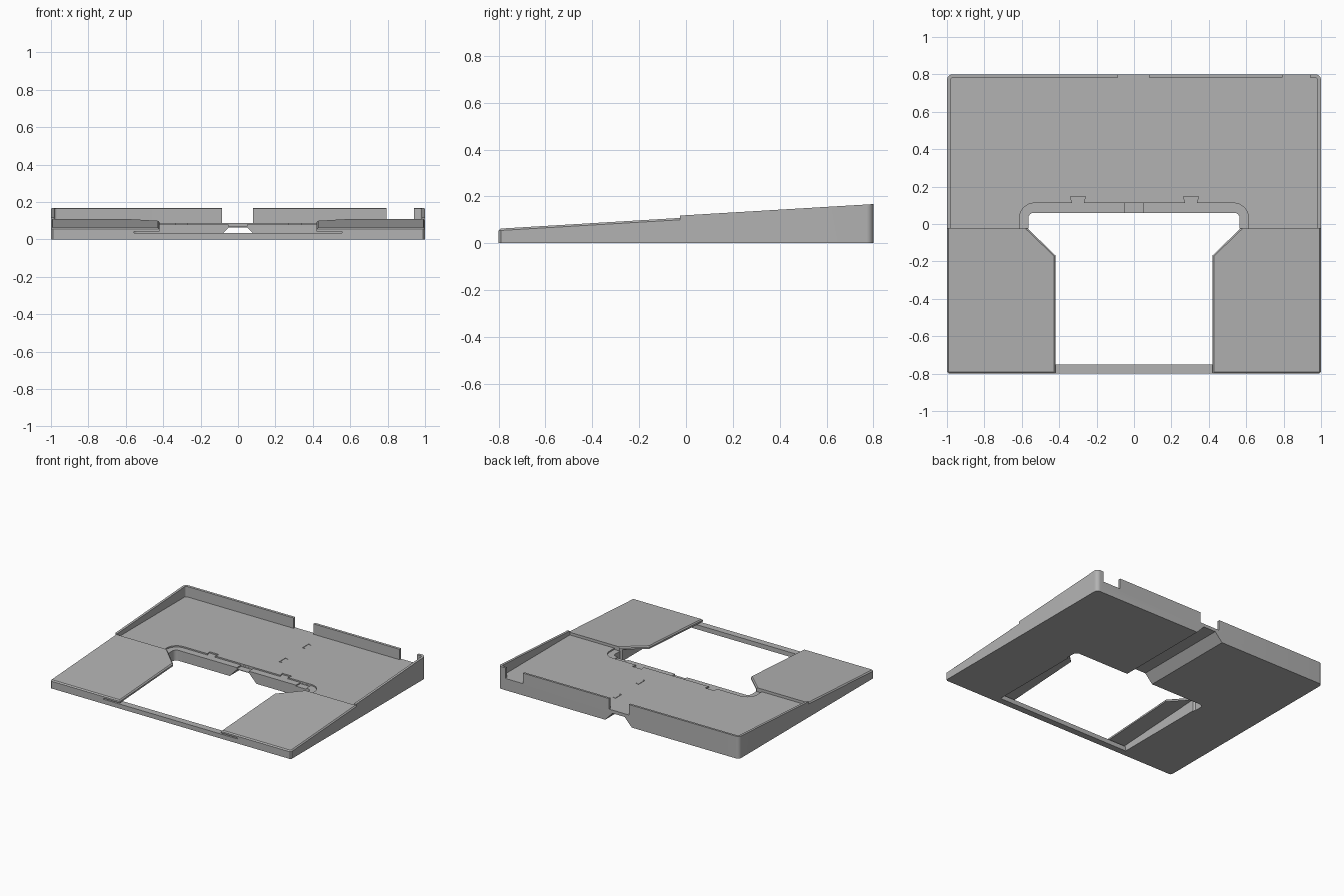
import bpy, bmesh, math

if "Cube" in bpy.data.objects:
    bpy.data.objects.remove(bpy.data.objects["Cube"])

grey = bpy.data.materials.new("plain grey")
grey.diffuse_color = (0.45, 0.45, 0.45, 1)
grey.use_nodes = True
grey.node_tree.nodes["Principled BSDF"].inputs["Base Color"].default_value = grey.diffuse_color


def flat(z):
    return lambda y: z


def palm_z(y):            # sloped top of the front rests
    return 0.062 + (y + 0.8) * 0.046 / 0.775


def wall_z(y):            # sloped top of the rear side walls
    return 0.118 + (y + 0.025) * 0.049 / 0.825


def arc(cx, cy, r, a0, a1, n=8):
    return [(cx + r * math.cos(math.radians(a0 + (a1 - a0) * i / n)),
             cy + r * math.sin(math.radians(a0 + (a1 - a0) * i / n))) for i in range(n + 1)]


def prism(name, pts, lo, hi, along_y=False, chamfer=0):
    """Extrude an outline between two heights, optionally along y."""
    lo = lo if callable(lo) else flat(lo)
    hi = hi if callable(hi) else flat(hi)
    bm = bmesh.new()
    a = [bm.verts.new((x, y, lo(y))) for x, y in pts]
    b = [bm.verts.new((x, y, hi(y))) for x, y in pts]
    bm.faces.new(a)
    top = bm.faces.new(b)
    n = len(pts)
    for i in range(n):
        j = (i + 1) % n
        bm.faces.new((a[i], a[j], b[j], b[i]))
    if along_y:
        for v in bm.verts:
            v.co = (v.co.x, v.co.z, v.co.y)
    bmesh.ops.recalc_face_normals(bm, faces=bm.faces)
    if chamfer:           # all top edges except the rear seam
        edges = [e for e in top.edges if min(v.co.y for v in e.verts) < -0.03]
        bmesh.ops.bevel(bm, geom=edges, offset=chamfer, segments=1, affect='EDGES')
    me = bpy.data.meshes.new(name)
    bm.to_mesh(me)
    bm.free()
    me.materials.append(grey)
    ob = bpy.data.objects.new(name, me)
    bpy.context.collection.objects.link(ob)
    return ob


def box(name, x0, x1, y0, y1, z0, z1):
    return prism(name, [(x0, y0), (x1, y0), (x1, y1), (x0, y1)], z0, z1)


def cut(ob, cutters):
    """Subtract the cutters, bake the result and remove them."""
    for c in cutters:
        m = ob.modifiers.new("cut", 'BOOLEAN')
        m.operation, m.solver, m.object = 'DIFFERENCE', 'EXACT', c
    dg = bpy.context.evaluated_depsgraph_get()
    dg.update()
    me = bpy.data.meshes.new_from_object(ob.evaluated_get(dg))
    ob.modifiers.clear()
    ob.data = me
    for c in cutters:
        bpy.data.objects.remove(c)


DECK = 0.088
SEAM = -0.025

# Rear block: wedge with rounded back corners and a U-shaped front opening
outline = ([(0.565, SEAM), (1, SEAM)] + arc(0.97, 0.77, 0.03, 0, 90) + arc(-0.97, 0.77, 0.03, 90, 180)
           + [(-1, SEAM), (-0.565, SEAM)] + arc(-0.535, 0.03, 0.03, 180, 90) + arc(0.535, 0.03, 0.03, 90, 0))
rear = prism("rear_tray", outline, 0, wall_z)

# Tray recess and the gaps in the back wall
cutters = [
    prism("tray_cut", [(-0.982, -0.2), (0.982, -0.2)] + arc(0.967, 0.767, 0.015, 0, 90, 4)
          + arc(-0.967, 0.767, 0.015, 90, 180, 4), DECK, 0.4),
    box("middle_gap", -0.085, 0.08, 0.7, 0.9, DECK, 0.4),
    box("corner_gap", 0.795, 0.94, 0.7, 0.9, DECK, 0.4),
    # Cable channel open to the underside
    prism("channel", [(-0.12, -0.01), (0.12, -0.01), (0.05, 0.064), (-0.05, 0.064)], 0, 0.9, along_y=True),
    # Shallow ledge around the opening
    prism("ledge", [(0.612, -0.1)] + arc(0.532, 0.032, 0.08, 0, 90) + arc(-0.532, 0.032, 0.08, 90, 180)
          + [(-0.612, -0.1)], 0.078, 0.3),
    box("middle_notch", -0.052, 0.048, 0, 0.111, 0.068, 0.3),
    box("side_notch", 0.44, 0.525, 0, 0.111, 0.07, 0.3),
]
# Dovetail recesses
for x in (-0.3, 0.305):
    cutters.append(prism("dovetail", [(x - 0.028, 0.1), (x + 0.028, 0.1), (x + 0.04, 0.146),
                                      (x - 0.04, 0.146)], 0.0781, 0.3))
# Small bracket-shaped joint marks
for y in (0.32, 0.595):
    t, h = 0.004, 0.04
    cutters.append(prism("mark", [(0.17, y - h + 0.008), (0.17, y - h + 0.008 + t), (0.142 + t, y - h + t),
                                  (0.142 + t, y + h - t), (0.17, y + h - 0.008 - t), (0.17, y + h - 0.008),
                                  (0.142, y + h), (0.142, y - h)], DECK - 0.004, 0.2))
cut(rear, cutters)

# Front rests: sloped slabs overhanging a hollow towards the middle
parts = [rear]
for s, side in ((-1, "left"), (1, "right")):
    pts = [(0.42, -0.8), (0.99, -0.8), (1, -0.79), (1, SEAM), (0.568, SEAM), (0.42, -0.168)]
    rest = prism(side + "_front_rest", [(s * x, y) for x, y in pts], 0, palm_z, chamfer=0.008)
    hollow = prism("hollow", [(s * x, y) for x, y in
                              [(0.2, -0.9), (0.555, -0.9), (0.555, 0.1), (0.2, 0.1)]],
                   -0.1, lambda y: palm_z(y) - 0.02)
    cut(rest, [hollow])
    parts.append(rest)

# Front bar joining both rests, leaving a thin slot above it
parts.append(box("front_bar", -0.555, 0.555, -0.8, -0.75, 0, 0.034))

for ob in parts:
    ob.data.shade_smooth()
    ob.data.set_sharp_from_angle(angle=math.radians(25))
